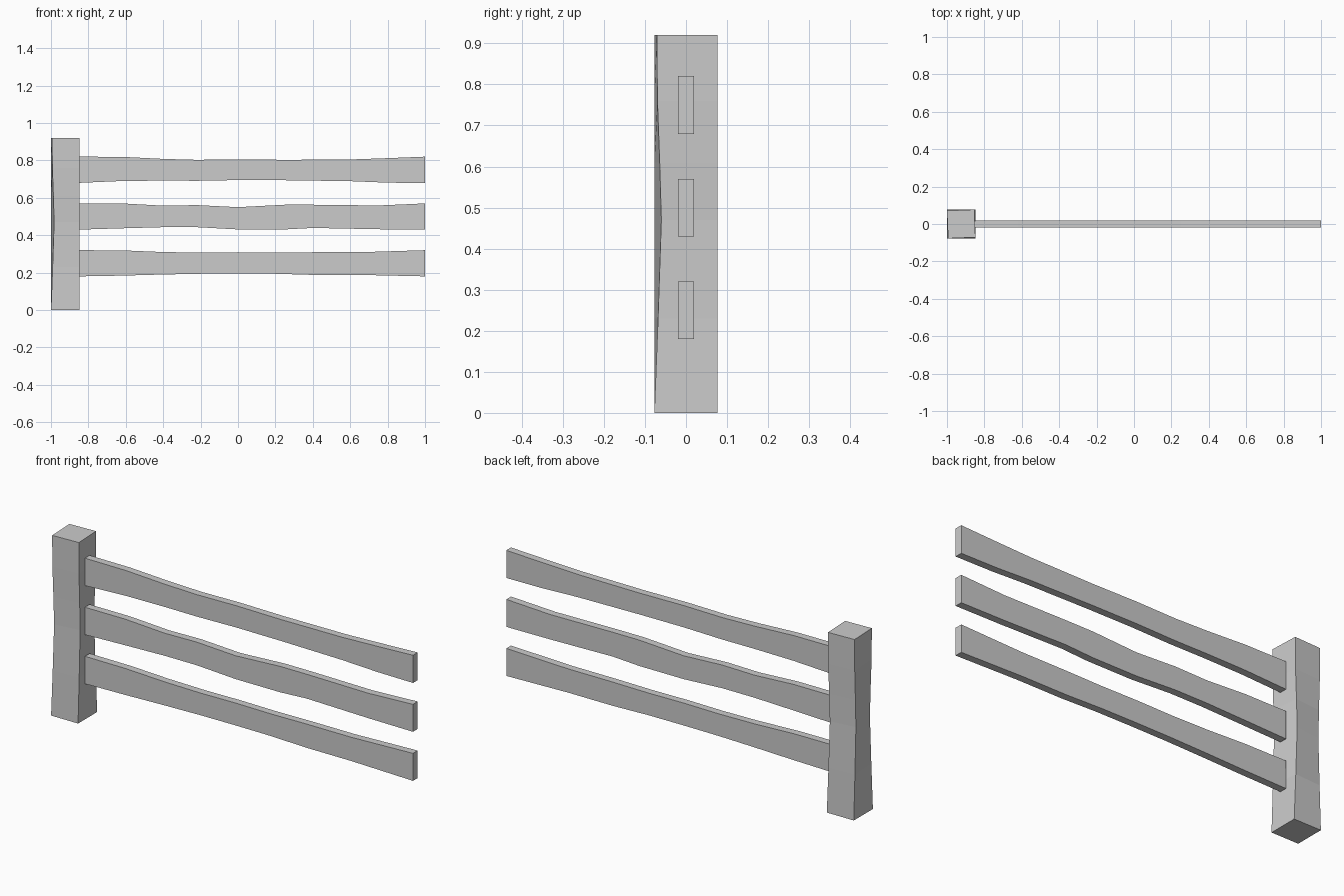
import bpy, bmesh

if "Cube" in bpy.data.objects:
    bpy.data.objects.remove(bpy.data.objects["Cube"])

def make_object(name, bm):
    bmesh.ops.recalc_face_normals(bm, faces=bm.faces)
    mesh = bpy.data.meshes.new(name)
    bm.to_mesh(mesh)
    bm.free()
    obj = bpy.data.objects.new(name, mesh)
    bpy.context.collection.objects.link(obj)
    return obj

def loft(name, sections):
    """Skin a list of four-point sections and cap both ends."""
    bm = bmesh.new()
    rings = [[bm.verts.new(p) for p in s] for s in sections]
    for a, b in zip(rings, rings[1:]):
        for i in range(4):
            j = (i + 1) % 4
            bm.faces.new((a[i], a[j], b[j], b[i]))
    bm.faces.new(rings[0])
    bm.faces.new(rings[-1])
    return make_object(name, bm)

# Post: each corner slides inward along one side, giving a slightly twisted waist
x0, x1, h = -1.0, -0.848, 0.077
post_levels = [(0, 0), (0.23, 0.009), (0.47, 0.017), (0.61, 0.013), (0.76, 0.0075), (0.92, 0.006)]
loft("post", [[(x0 + d, -h, z), (x1, -h + d, z), (x1 - d, h, z), (x0, h - d, z)]
              for z, d in post_levels])

# Rails: rough-hewn boards given as (x, bottom, top)
rails = {
    "bottom_rail": [(-0.85, .18, .32), (-0.62, .184, .319), (-0.4, .19, .31), (-0.2, .194, .307),
                    (0, .195, .309), (0.2, .194, .307), (0.4, .188, .309), (0.65, .188, .309), (1, .18, .32)],
    "middle_rail": [(-0.85, .43, .57), (-0.62, .437, .57), (-0.4, .443, .558), (-0.22, .443, .561),
                    (0, .431, .55), (0.25, .431, .563), (0.4, .439, .563), (0.75, .432, .559), (1, .43, .57)],
    "top_rail": [(-0.85, .68, .82), (-0.62, .69, .819), (-0.4, .692, .808), (-0.22, .691, .803),
                 (0, .695, .806), (0.25, .694, .803), (0.6, .689, .805), (0.8, .681, .812), (1, .679, .82)],
}
t = 0.019
for name, stations in rails.items():
    loft(name, [[(x, -t, lo), (x, t, lo), (x, t, hi), (x, -t, hi)] for x, lo, hi in stations])
